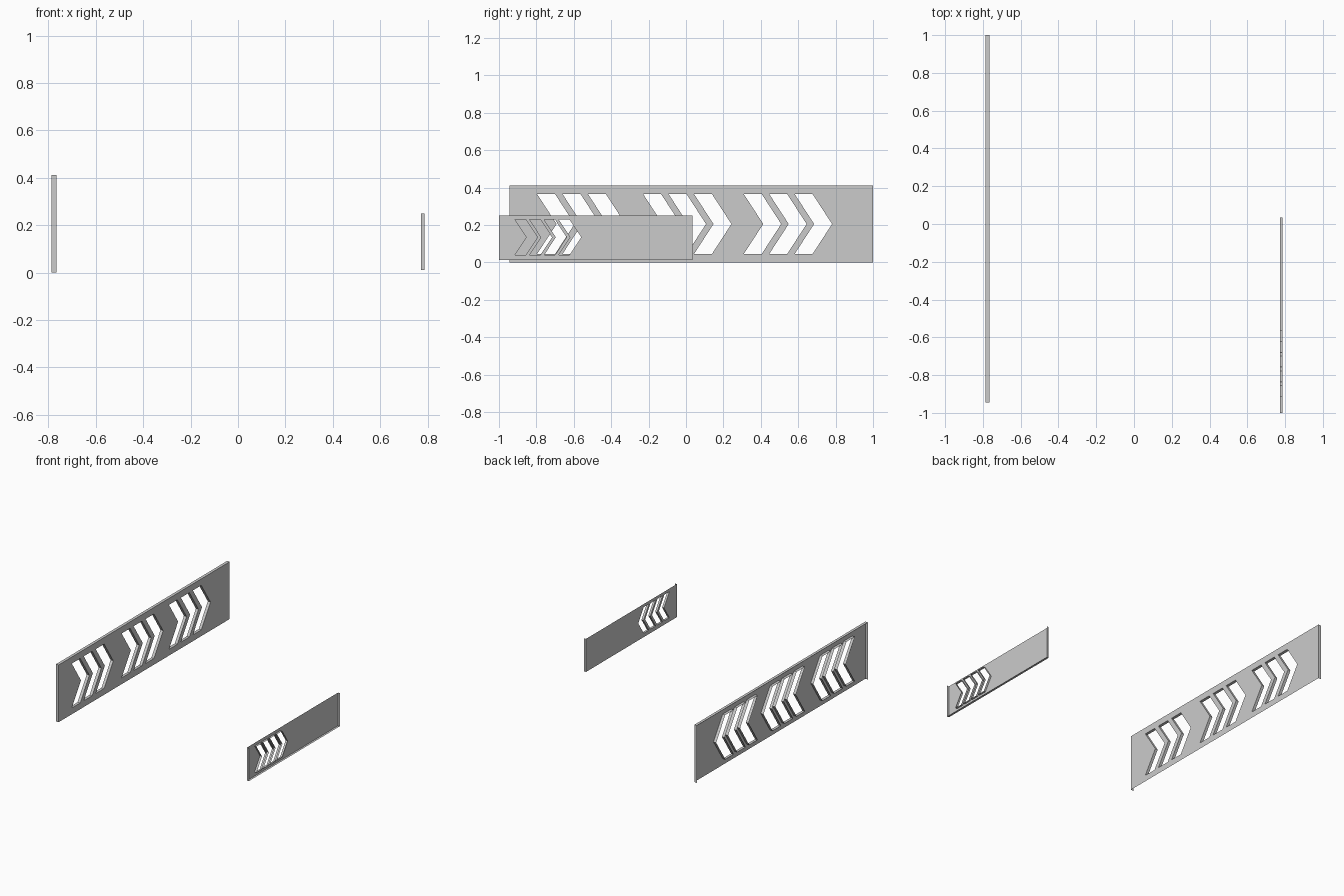
import bpy, bmesh
from mathutils import Vector

if "Cube" in bpy.data.objects:
    bpy.data.objects.remove(bpy.data.objects["Cube"])


def chevron(y, width, point, z0, z1):
    """Arrow outline in (y, z), pointing towards +y."""
    m = (z0 + z1) / 2
    return [(y, z0), (y + width, z0), (y + width + point, m),
            (y + width, z1), (y, z1), (y + point, m)]


def sign_panel(name, face_x, back_x, y0, y1, z0, z1, open_z, arrows):
    """Sheet face with arrow cut-outs, folded back on all sides but one."""
    bm = bmesh.new()

    def loop(pts):
        vs = [bm.verts.new((face_x, y, z)) for y, z in pts]
        return [bm.edges.new((vs[i], vs[(i + 1) % len(vs)])) for i in range(len(vs))]

    rim = loop([(y0, z0), (y1, z0), (y1, z1), (y0, z1)])
    holes = [e for a in arrows for e in loop(a)]
    out = 1 if face_x > back_x else -1
    bmesh.ops.triangle_fill(bm, use_beauty=True, edges=rim + holes,
                            normal=Vector((out, 0, 0)))

    # folded returns around the rim and the cut-outs
    folds = holes + [e for e in rim
                     if not all(abs(v.co.z - open_z) < 1e-5 for v in e.verts)]
    res = bmesh.ops.extrude_edge_only(bm, edges=folds)
    for v in res["geom"]:
        if isinstance(v, bmesh.types.BMVert):
            v.co.x = back_x

    # consistent normals, face pointing outwards
    bmesh.ops.recalc_face_normals(bm, faces=bm.faces)
    face = next(f for f in bm.faces if abs(f.normal.x) > 0.9)
    if face.normal.x * out < 0:
        bmesh.ops.reverse_faces(bm, faces=bm.faces)
    bmesh.ops.dissolve_limit(bm, angle_limit=0.01, verts=bm.verts, edges=bm.edges)

    mesh = bpy.data.meshes.new(name)
    bm.to_mesh(mesh)
    bm.free()
    ob = bpy.data.objects.new(name, mesh)
    bpy.context.collection.objects.link(ob)
    return ob


# large panel: three groups of three arrows, open bottom
large = [chevron(g + i * 0.136, 0.096, 0.104, 0.045, 0.365)
         for g in (-0.796, -0.229, 0.309) for i in range(3)]
sign_panel("large_arrow_panel", -0.766, -0.787, -0.945, 1.0, 0.0, 0.412, 0.0, large)

# small panel: one group of four arrows, facing the other way, open top
small = [chevron(-0.914 + i * 0.078, 0.058, 0.062, 0.04, 0.228) for i in range(4)]
sign_panel("small_arrow_panel", 0.772, 0.787, -1.0, 0.034, 0.012, 0.25, 0.25, small)
